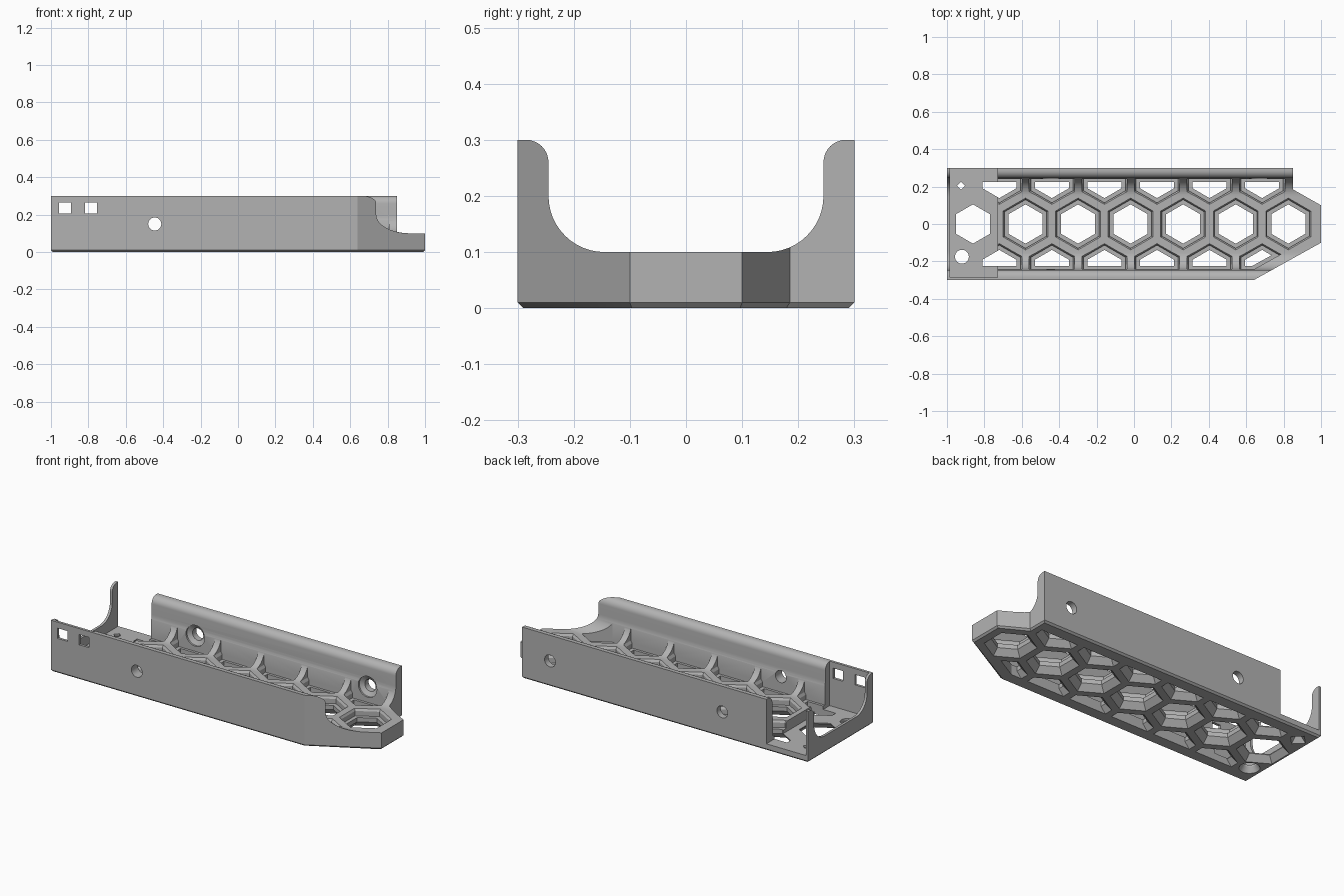
import bpy, bmesh, math
from mathutils import Vector

if "Cube" in bpy.data.objects:
    bpy.data.objects.remove(bpy.data.objects["Cube"])

grey = bpy.data.materials.new("plain grey")
grey.use_nodes = True
colour = (0.45, 0.45, 0.45, 1)
grey.diffuse_color = colour
grey.node_tree.nodes["Principled BSDF"].inputs["Base Color"].default_value = colour

PITCH = 0.281
ROW_Y = PITCH * math.sqrt(3) / 2


def loft(bm, rings):
    """Closed solid through rings of equal length."""
    loops = [[bm.verts.new(p) for p in ring] for ring in rings]
    n = len(loops[0])
    faces = [bm.faces.new(loops[0]), bm.faces.new(loops[-1])]
    for a, b in zip(loops, loops[1:]):
        for i in range(n):
            j = (i + 1) % n
            faces.append(bm.faces.new((a[i], a[j], b[j], b[i])))
    bmesh.ops.recalc_face_normals(bm, faces=faces)


def to_object(bm, name):
    mesh = bpy.data.meshes.new(name)
    bm.to_mesh(mesh)
    bm.free()
    ob = bpy.data.objects.new(name, mesh)
    bpy.context.collection.objects.link(ob)
    return ob


def ngon(cx, cy, r, z, n=6):
    """Horizontal ring with a corner towards y."""
    angles = [math.pi / 2 + math.tau * i / n for i in range(n)]
    return [(cx + r * math.cos(a), cy + r * math.sin(a), z) for a in angles]


def box(bm, lo, hi):
    loft(bm, [[(lo[0], lo[1], z), (hi[0], lo[1], z), (hi[0], hi[1], z), (lo[0], hi[1], z)]
              for z in (lo[2], hi[2])])


def side_hole(bm, x, z, steps):
    """Round hole along y; steps are (y, radius)."""
    loft(bm, [[(x + p[0], y, z + p[1]) for p in ngon(0, 0, r, 0, 32)] for y, r in steps])


def boolean(ob, cutter, operation):
    mod = ob.modifiers.new(cutter.name, "BOOLEAN")
    mod.operation, mod.solver, mod.object = operation, "EXACT", cutter
    bpy.context.view_layer.update()
    graph = bpy.context.evaluated_depsgraph_get()
    mesh = bpy.data.meshes.new_from_object(ob.evaluated_get(graph))
    ob.modifiers.clear()
    ob.data = mesh
    bpy.data.objects.remove(cutter)


def cells(name, profile, wall_y, slant_gap):
    """Honeycomb cutter; profile is (radius, z), outer rows clipped at the walls."""
    out = bmesh.new()
    centres = [(-0.861 + PITCH * k, 0) for k in range(7)]
    centres += [(-0.72 + PITCH * k, s * ROW_Y) for k in range(6) for s in (-1, 1)]
    slant = Vector((0.2, -0.36, 0)).normalized()
    for cx, cy in centres:
        bm = bmesh.new()
        loft(bm, [ngon(cx, cy, r, z) for r, z in profile])
        if cy:
            side = 1 if cy > 0 else -1
            planes = [(Vector((0, side * wall_y, 0)), Vector((0, side, 0)))]
            if side < 0:
                planes.append((Vector((0.64, -0.3, 0)) - slant * slant_gap, slant))
            for co, no in planes:
                bmesh.ops.bisect_plane(bm, geom=bm.verts[:] + bm.edges[:] + bm.faces[:],
                                       plane_co=co, plane_no=no, clear_outer=True)
                rim = [e for e in bm.edges if e.is_boundary]
                if rim:
                    bmesh.ops.holes_fill(bm, edges=rim, sides=0)
        bmesh.ops.recalc_face_normals(bm, faces=bm.faces[:])
        part = bpy.data.meshes.new("cell")
        bm.to_mesh(part)
        bm.free()
        out.from_mesh(part)
        bpy.data.meshes.remove(part)
    return to_object(out, name)


# Channel section: rounded wall tops, and wide fillets into a thick floor
half = [(0.32, -0.02), (0.32, 0.3)]
for i in range(9):
    a = math.pi / 2 * (1 + i / 8)
    half.append((0.285 + 0.04 * math.cos(a), 0.26 + 0.04 * math.sin(a)))
for i in range(13):
    a = -math.pi / 2 * i / 12
    half.append((0.145 + 0.1 * math.cos(a), 0.2 + 0.1 * math.sin(a)))
section = half + [(-y, z) for y, z in reversed(half)]
bm = bmesh.new()
loft(bm, [[(x, y, z) for y, z in section] for x in (-1.1, 1.1)])
tray = to_object(bm, "honeycomb_tray")

# Plan outline with slanted nose and a chamfered bottom edge
plan = [(-1, -0.3), (0.64, -0.3), (1, -0.1), (1, 0.1), (0.85, 0.185), (0.85, 0.3), (-1, 0.3)]
bm = bmesh.new()
loft(bm, [[(x * s, y * t, z) for x, y in plan]
          for s, t, z in ((0.99, 0.965, 0), (1, 1, 0.01), (1, 1, 0.4))])
boolean(tray, to_object(bm, "plan_cutter"), "INTERSECT")

# Thin-walled end bay, open at the back
bm = bmesh.new()
box(bm, (-0.985, -0.285, 0.04), (-0.73, 0.4, 0.5))
boolean(tray, to_object(bm, "bay_cutter"), "DIFFERENCE")

# Honeycomb openings: flared below, stepped above
lower = [(0.14, -0.002), (0.105, 0.035), (0.105, 0.08)]
upper = [(0.13, 0.06), (0.13, 0.088), (0.14, 0.102), (0.14, 0.205)]
boolean(tray, cells("lower_cells", lower, 0.225, 0.07), "DIFFERENCE")
boolean(tray, cells("upper_cells", upper, 0.24, 0.05), "DIFFERENCE")

# Screw holes, cable windows and floor holes
bm = bmesh.new()
for x in (-0.445, 0.67):
    side_hole(bm, x, 0.15, [(0.2, 0.06), (0.25, 0.06), (0.265, 0.035), (0.35, 0.035)])
side_hole(bm, -0.445, 0.15, [(-0.35, 0.035), (-0.2, 0.035)])
for x in (-0.925, -0.785):
    box(bm, (x - 0.032, -0.35, 0.205), (x + 0.032, -0.25, 0.265))
loft(bm, [ngon(-0.92, -0.175, r, z, 32) for r, z in ((0.06, -0.01), (0.037, 0.03), (0.037, 0.06))])
loft(bm, [ngon(-0.925, 0.205, r, z, 4) for r, z in ((0.06, -0.01), (0.022, 0.03), (0.022, 0.06))])
boolean(tray, to_object(bm, "hole_cutter"), "DIFFERENCE")

tray.data.materials.clear()
tray.data.materials.append(grey)
for poly in tray.data.polygons:
    poly.material_index = 0
bpy.ops.object.select_all(action="DESELECT")
tray.select_set(True)
bpy.context.view_layer.objects.active = tray
bpy.ops.object.shade_smooth_by_angle(angle=math.radians(25))
